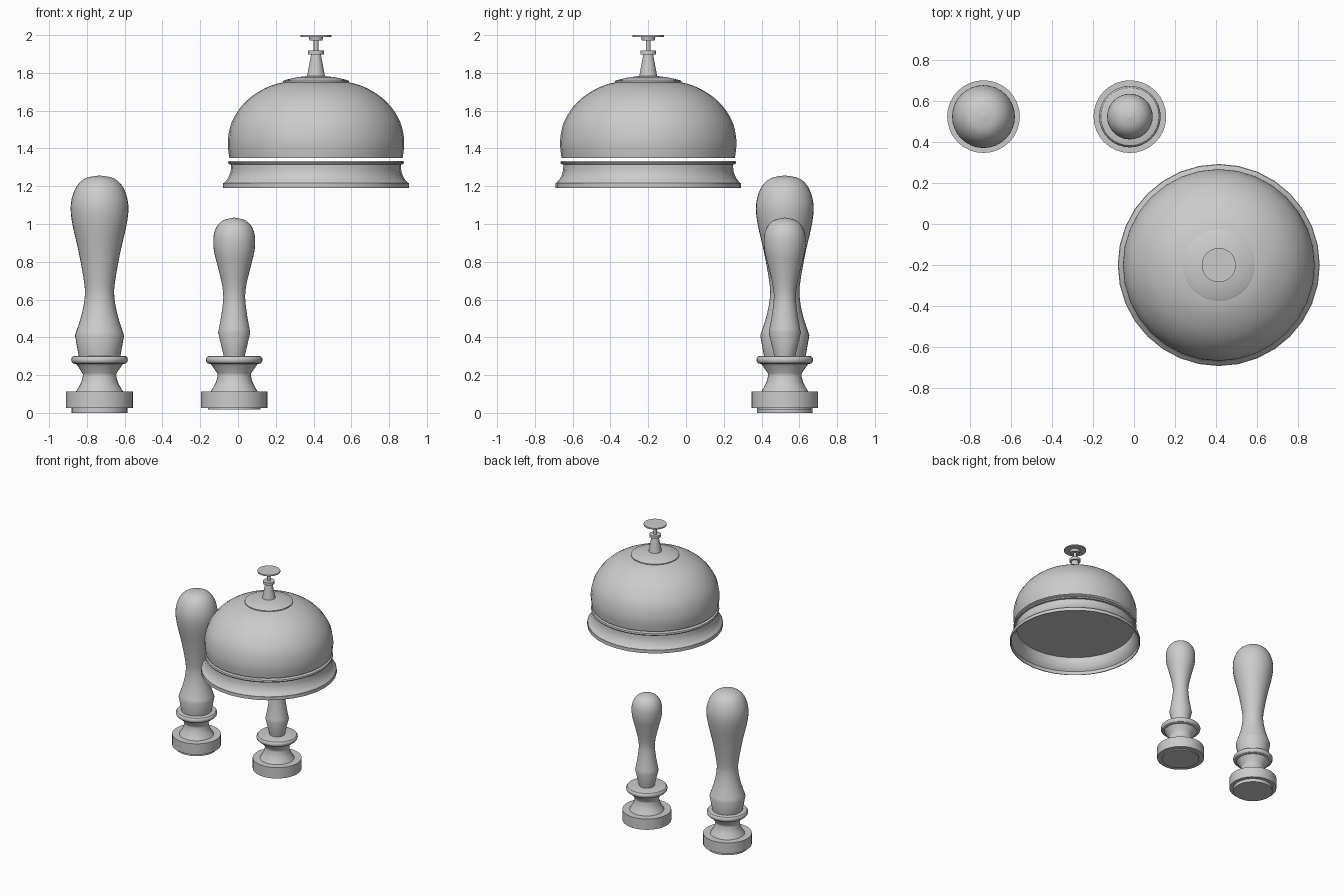
import bpy, bmesh
from math import sin, cos, pi, radians

if "Cube" in bpy.data.objects:
    bpy.data.objects.remove(bpy.data.objects["Cube"])

SEG = 32


def curve(pts, steps=4):
    """Catmull-Rom smoothing of a (radius, height) profile."""
    out = []
    p = [pts[0]] + list(pts) + [pts[-1]]
    for i in range(1, len(p) - 2):
        for s in range(steps):
            t = s / steps
            out.append(tuple(
                0.5 * (2 * b + (c - a) * t + (2 * a - 5 * b + 4 * c - d) * t ** 2
                       + (3 * b - a - 3 * c + d) * t ** 3)
                for a, b, c, d in zip(p[i - 1], p[i], p[i + 1], p[i + 2])))
    return out + [pts[-1]]


def lathe(name, profile, x, y, seg=SEG):
    """Revolve a (radius, height) profile around a vertical axis."""
    bm = bmesh.new()
    rings = []
    for r, z in profile:
        if r < 1e-5:
            rings.append([bm.verts.new((0, 0, z))])
        else:
            rings.append([bm.verts.new((r * cos(2 * pi * k / seg), r * sin(2 * pi * k / seg), z))
                          for k in range(seg)])
    for a, b in zip(rings, rings[1:]):
        for k in range(seg):
            n = (k + 1) % seg
            if len(a) == 1:
                bm.faces.new((a[0], b[n], b[k]))
            elif len(b) == 1:
                bm.faces.new((a[k], a[n], b[0]))
            else:
                bm.faces.new((a[k], a[n], b[n], b[k]))
    me = bpy.data.meshes.new(name)
    bm.to_mesh(me)
    bm.free()
    ob = bpy.data.objects.new(name, me)
    ob.location = (x, y, 0)
    bpy.context.collection.objects.link(ob)
    bpy.ops.object.select_all(action='DESELECT')
    ob.select_set(True)
    bpy.context.view_layer.objects.active = ob
    bpy.ops.object.shade_smooth_by_angle(angle=radians(30))
    return ob


# Two stamps: shared turned base, different handles
def stamp(prefix, x, y, foot_r, foot_z, handle):
    lathe(prefix + "_stamp_plate",
          [(0, foot_z), (foot_r, foot_z), (foot_r, 0.03), (0, 0.03)], x, y)
    neck = curve([(0.125, 0.112), (0.098, 0.16), (0.088, 0.20)], 3)
    lip = [(0.15 - 0.018 * (1 - sin(pi * i / 6)), 0.281 - 0.021 * cos(pi * i / 6))
           for i in range(7)]
    lathe(prefix + "_stamp_base",
          [(0, 0.026), (0.177, 0.026), (0.177, 0.112)] + neck
          + [(0.09, 0.21), (0.123, 0.258)] + lip + [(0, 0.302)], x, y)
    lathe(prefix + "_stamp_handle", handle, x, y)


large = [(0, 0.298), (0.11, 0.298), (0.13, 0.41)] + curve(
    [(0.13, 0.41), (0.095, 0.52), (0.078, 0.62), (0.083, 0.70), (0.11, 0.85), (0.142, 0.99),
     (0.153, 1.08), (0.143, 1.15), (0.116, 1.207), (0.07, 1.244), (0, 1.257)])[1:]
small = [(0, 0.298), (0.055, 0.298), (0.085, 0.425)] + curve(
    [(0.085, 0.425), (0.068, 0.52), (0.058, 0.61), (0.065, 0.68), (0.086, 0.77), (0.106, 0.85),
     (0.111, 0.91), (0.105, 0.957), (0.085, 0.997), (0.05, 1.023), (0, 1.034)])[1:]
stamp("large", -0.733, 0.523, 0.148, 0.0, large)
stamp("small", -0.02, 0.523, 0.14, 0.018, small)

# Desk bell
BX, BY = 0.413, -0.2

# Hollow flared base, closed by a plate near its top
flare = curve([(0.489, 1.216), (0.468, 1.24), (0.453, 1.275), (0.449, 1.315)])
inner = [(r - 0.006, z) for r, z in reversed(flare)]
lathe("bell_base", [(0, 1.315)] + inner + [(0.486, 1.19), (0.492, 1.19), (0.492, 1.216)]
      + flare + [(0.462, 1.317), (0.466, 1.325), (0.462, 1.334), (0, 1.334)], BX, BY)

# Dome, open underneath
lathe("bell_dome", curve([(0.459, 1.35), (0.467, 1.44), (0.444, 1.545), (0.378, 1.642),
                          (0.286, 1.71), (0.175, 1.75), (0, 1.765)]), BX, BY)

# Cap on the dome and tapered post
lathe("bell_cap", [(0.175, 1.745), (0.175, 1.757), (0.166, 1.762), (0.10, 1.777),
                   (0.05, 1.783), (0, 1.783)], BX, BY)
lathe("bell_post", [(0.048, 1.78), (0.026, 1.897), (0.042, 1.897), (0.042, 1.918),
                    (0, 1.918)], BX, BY)

# Push button
lathe("bell_button", [(0.012, 1.915), (0.012, 1.972), (0.034, 1.972), (0.038, 1.99),
                      (0.083, 1.99), (0.083, 2.0), (0, 2.0)], BX, BY)
